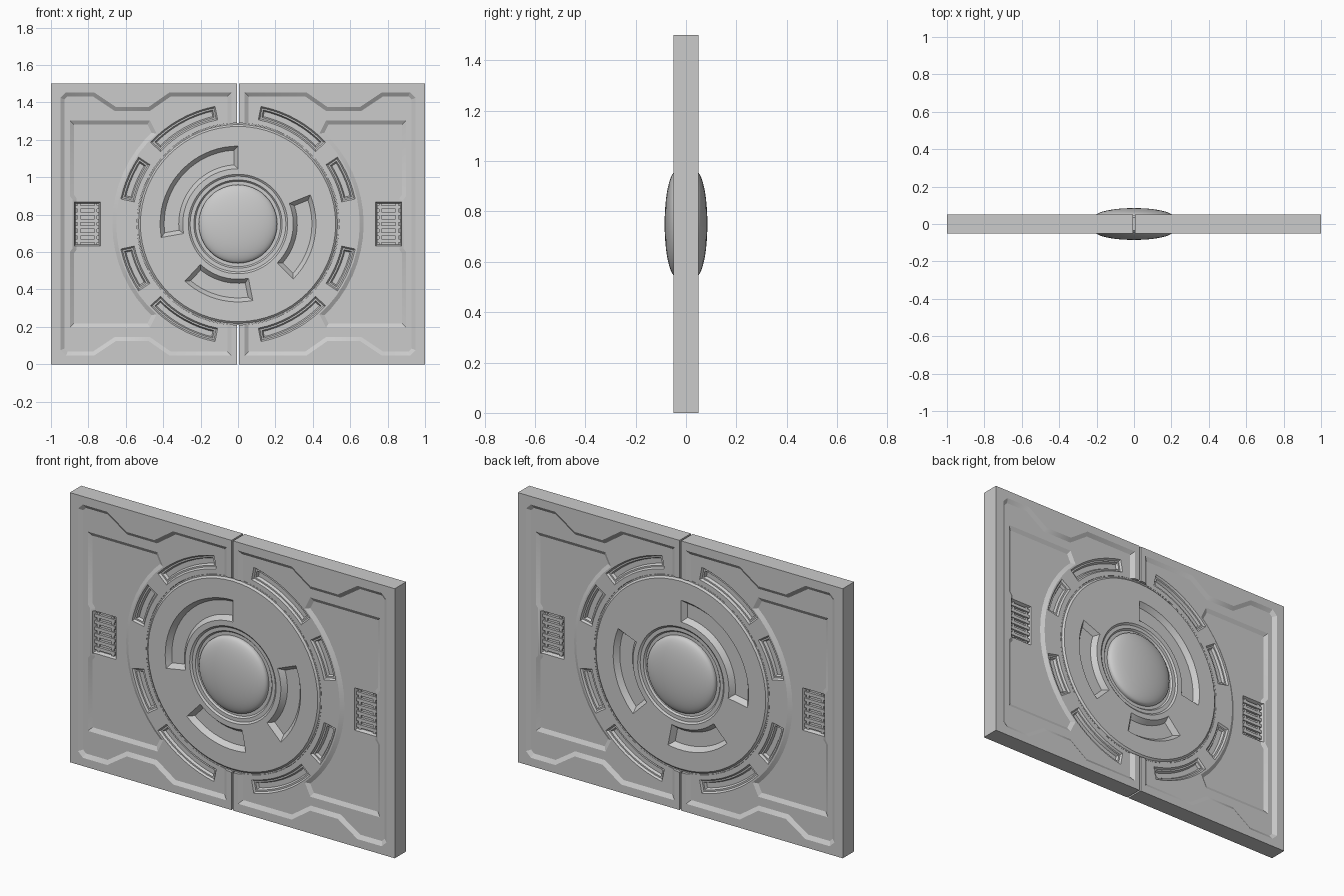
import bpy, bmesh, math
from mathutils import Vector

if "Cube" in bpy.data.objects:
    bpy.data.objects.remove(bpy.data.objects["Cube"])

CZ = 0.75  # height of the door's centre


def finish(bm, name):
    bmesh.ops.recalc_face_normals(bm, faces=bm.faces)
    me = bpy.data.meshes.new(name)
    bm.to_mesh(me)
    bm.free()
    ob = bpy.data.objects.new(name, me)
    bpy.context.collection.objects.link(ob)
    return ob


def add_box(bm, x0, x1, y0, y1, z0, z1):
    r = bmesh.ops.create_cube(bm, size=1)
    for v in r["verts"]:
        v.co = Vector(((x0 + x1) / 2 + v.co.x * (x1 - x0),
                       (y0 + y1) / 2 + v.co.y * (y1 - y0),
                       (z0 + z1) / 2 + v.co.z * (z1 - z0)))


def arc(r, a0, a1, n):
    return [(r * math.cos(math.radians(a0 + (a1 - a0) * i / n)),
             CZ + r * math.sin(math.radians(a0 + (a1 - a0) * i / n))) for i in range(n + 1)]


def band(r0, r1, a0, a1, n):
    return arc(r1, a0, a1, n) + arc(r0, a1, a0, n)


def inset(pts, d):
    pts = [Vector(p) for p in pts]
    n = len(pts)
    area = sum(pts[i].x * pts[(i + 1) % n].y - pts[(i + 1) % n].x * pts[i].y for i in range(n))
    s = 1 if area > 0 else -1
    out = []
    for i, p in enumerate(pts):
        e0 = (p - pts[i - 1]).normalized()
        e1 = (pts[(i + 1) % n] - p).normalized()
        n0, n1 = Vector((-e0.y, e0.x)) * s, Vector((-e1.y, e1.x)) * s
        out.append(p + (n0 + n1) * (d / (1 + n0.dot(n1))))
    return out


def pocket_cutter(outlines, start, floor, slope):
    """Tapered pockets, on the front and the back alike."""
    bm = bmesh.new()
    for pts in outlines:
        for side in (-1, 1):
            rings = [[bm.verts.new((p[0], side * y, p[1])) for p in q] for q, y in
                     ((pts, 0.08), (pts, start + 0.0004), (inset(pts, slope), floor))]
            n = len(pts)
            for a, b in zip(rings, rings[1:]):
                for i in range(n):
                    bm.faces.new((a[i], a[(i + 1) % n], b[(i + 1) % n], b[i]))
            bm.faces.new(rings[0])
            bm.faces.new(rings[-1])
    return finish(bm, "cutter")


def cut(ob, cutter):
    cutter.hide_render = True
    m = ob.modifiers.new("cut", "BOOLEAN")
    m.operation, m.solver, m.object = "DIFFERENCE", "EXACT", cutter
    apply(ob, m)
    bpy.data.objects.remove(cutter)


def apply(ob, m):
    bpy.context.view_layer.objects.active = ob
    bpy.ops.object.modifier_apply(modifier=m.name)


def smooth(ob, deg):
    bpy.ops.object.select_all(action="DESELECT")
    ob.select_set(True)
    bpy.context.view_layer.objects.active = ob
    bpy.ops.object.shade_smooth_by_angle(angle=math.radians(deg))


def mirror_x(ob):
    m = ob.modifiers.new("mirror", "MIRROR")
    m.use_mirror_merge = False
    apply(ob, m)


def lathe(name, profile, n):
    """Spin (radius, y) pairs about the y axis through the door centre."""
    bm = bmesh.new()
    rings = []
    for r, y in profile:
        if r < 1e-6:
            rings.append([bm.verts.new((0, y, CZ))] * n)
        else:
            rings.append([bm.verts.new((x, y, z)) for x, z in arc(r, 0, 360, n)[:n]])
    for a, b in zip(rings, rings[1:]):
        for i in range(n):
            j = (i + 1) % n
            bm.faces.new(list(dict.fromkeys((a[i], a[j], b[j], b[i]))))
    return finish(bm, name)


def with_mirror(half):
    return half + [(x, 2 * CZ - z) for x, z in reversed(half)]


# Door leaf with stepped panels
bm = bmesh.new()
add_box(bm, 0.005, 1, -0.05, 0.05, 0, 1.5)
door = finish(bm, "door_leaves")
panel = with_mirror([(0.035, 1.455), (0.365, 1.455), (0.48, 1.375), (0.65, 1.375),
                     (0.77, 1.455), (0.92, 1.455), (0.95, 1.425)])
cut(door, pocket_cutter([panel], 0.05, 0.036, 0.022))
edge = with_mirror([(0.47, 1.305), (0.9, 1.305), (0.9, 0.9), (0.885, 0.88)])
side_panel = edge + arc(0.65, -48, 48, 16)
cut(door, pocket_cutter([side_panel], 0.036, 0.024, 0.022))

# Round opening and the slots of the ring around it
cut(door, lathe("cutter", [(0, -0.1), (0.54, -0.1), (0.54, 0.1), (0, 0.1)], 64))
spans = [(43, 79, 8), (12, 34, 5), (-34, -12, 5), (-79, -43, 8)]
slots = [band(0.567, 0.641, *s) for s in spans]
cut(door, pocket_cutter(slots, 0.036, 0.026, 0.008))
cut(door, pocket_cutter([inset(s, 0.016) for s in slots], 0.026, 0.012, 0.007))

# Vent openings
cut(door, pocket_cutter([[(0.735, 0.632), (0.875, 0.632), (0.875, 0.868), (0.735, 0.868)]],
                        0.024, 0.006, 0.008))
mirror_x(door)
smooth(door, 20)

# Vent slats
bm = bmesh.new()
for i in range(6):
    z = 0.66 + i * 0.036
    add_box(bm, 0.742, 0.868, -0.02, 0.02, z - 0.009, z + 0.009)
for x in (0.76, 0.85):
    add_box(bm, x - 0.007, x + 0.007, -0.015, 0.015, 0.64, 0.86)
slats = finish(bm, "vent_slats")
mirror_x(slats)

# Central disc with stepped socket and three arc recesses
half = [(0, 0.028), (0.228, 0.028), (0.236, 0.037), (0.256, 0.037), (0.266, 0.045),
        (0.522, 0.045), (0.532, 0.036), (0.539, 0.036)]
disc = lathe("lock_disc", half + [(r, -y) for r, y in reversed(half)], 64)
arcs = [band(0.295, 0.417, 90, 190, 20), band(0.295, 0.417, -45, 22, 14),
        band(0.295, 0.417, 227, 281, 12)]
cut(disc, pocket_cutter(arcs, 0.045, 0.018, 0.022))
smooth(disc, 20)

# Flattened domes on both faces
q = [(0.21 * math.cos(math.pi / 2 * i / 12), 0.038 + 0.047 * math.sin(math.pi / 2 * i / 12))
     for i in range(13)]
q[-1] = (0, 0.085)
dome = lathe("dome", [(r, -y) for r, y in reversed(q)] + q, 48)
smooth(dome, 30)
